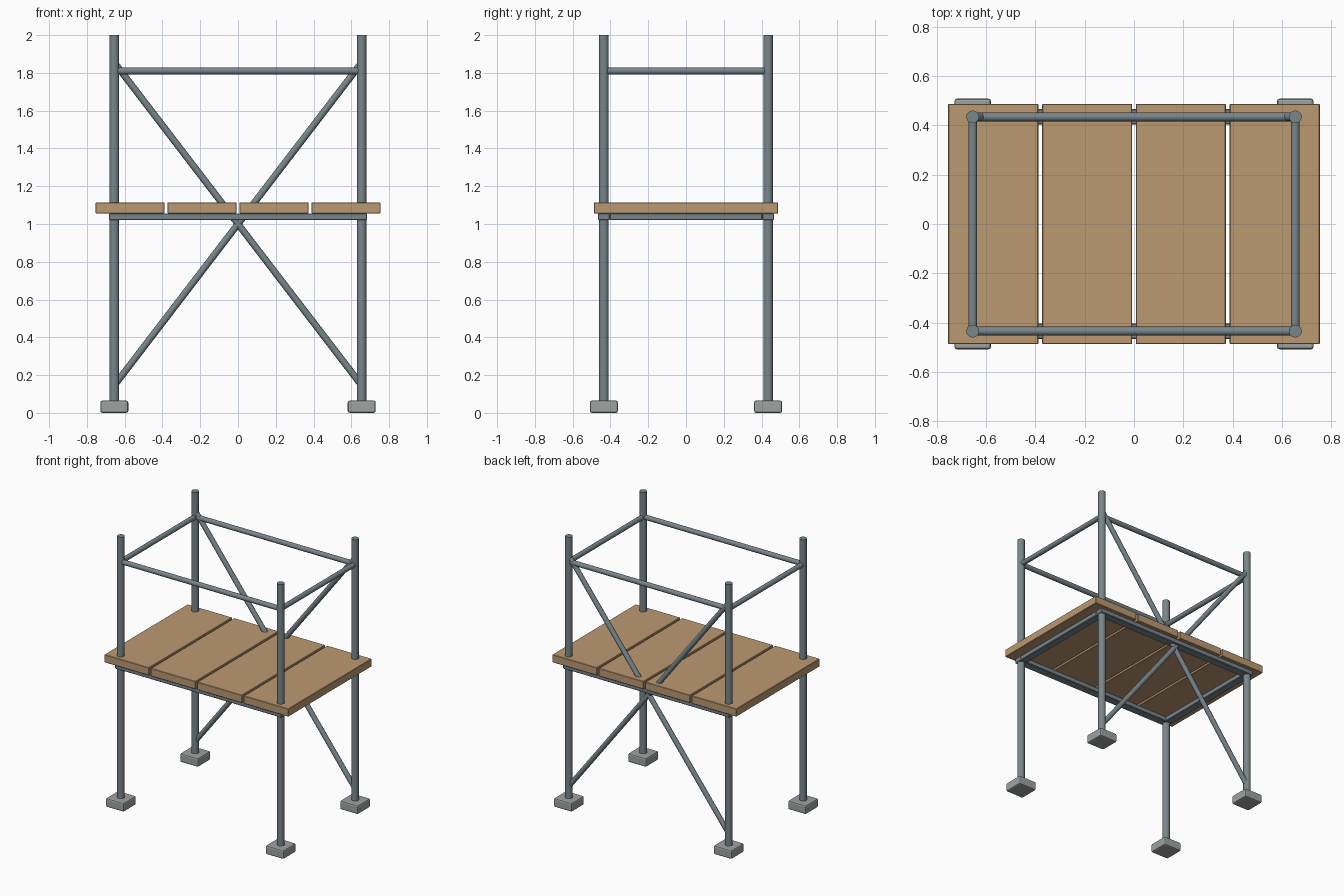
import bpy
from math import radians
from mathutils import Vector

if "Cube" in bpy.data.objects:
    bpy.data.objects.remove(bpy.data.objects["Cube"])

PX, PY = 0.655, 0.435      # post centres
RAIL_Z, RAIL_R = 1.81, 0.018


def material(name, rgb):
    m = bpy.data.materials.new(name)
    m.diffuse_color = (*rgb, 1)
    m.use_nodes = True
    m.node_tree.nodes["Principled BSDF"].inputs["Base Color"].default_value = m.diffuse_color
    return m


steel = material("steel", (0.19, 0.24, 0.26))
foot_grey = material("foot_grey", (0.34, 0.37, 0.36))
wood = material("wood", (0.50, 0.32, 0.17))


def tube(name, a, b, r, sides=16):
    a, b = Vector(a), Vector(b)
    bpy.ops.mesh.primitive_cylinder_add(vertices=sides, radius=r, depth=(b - a).length,
                                        location=(a + b) / 2)
    ob = bpy.context.object
    ob.rotation_euler = (b - a).to_track_quat('Z', 'Y').to_euler()
    ob.name = name
    ob.data.materials.append(steel)
    bpy.ops.object.shade_smooth_by_angle(angle=radians(35))
    return ob


def box(name, centre, size, mat, bevel=0, segments=1):
    bpy.ops.mesh.primitive_cube_add(size=1, location=centre)
    ob = bpy.context.object
    ob.name = name
    ob.scale = size
    bpy.ops.object.transform_apply(location=False, rotation=False, scale=True)
    ob.data.materials.append(mat)
    if bevel:
        mod = ob.modifiers.new("bevel", 'BEVEL')
        mod.width, mod.segments = bevel, segments
    return ob


# Posts and feet
for sy, depth in ((-1, "front"), (1, "back")):
    for sx, side in ((-1, "left"), (1, "right")):
        x, y = sx * PX, sy * PY
        tube(f"{depth}_{side}_post", (x, y, 0.05), (x, y, 2.0), 0.026)
        box(f"{depth}_{side}_foot", (x, y, 0.0325), (0.148, 0.148, 0.065), foot_grey, 0.01, 2)

# Guard rails and deck bearers
for s, name in ((-1, "front"), (1, "back")):
    tube(f"{name}_guard_rail", (-PX, s * PY, RAIL_Z), (PX, s * PY, RAIL_Z), RAIL_R)
    box(f"{name}_bearer", (0, s * PY, 1.038), (1.366, 0.062, 0.036), steel, 0.004)
for s, name in ((-1, "left"), (1, "right")):
    tube(f"{name}_guard_rail", (s * PX, -PY, RAIL_Z), (s * PX, PY, RAIL_Z), RAIL_R)
    box(f"{name}_bearer", (s * PX, 0, 1.038), (0.056, 0.81, 0.036), steel, 0.004)

# Crossed braces on the back
for s, name in ((-1, "left"), (1, "right")):
    tube(f"brace_from_{name}", (s * PX, PY, 0.145), (-s * PX, PY, 1.855), RAIL_R)

# Deck planks
for i in range(4):
    box(f"plank_{i + 1}", ((i - 1.5) * 0.381, 0, 1.085), (0.366, 0.976, 0.058), wood, 0.003)
